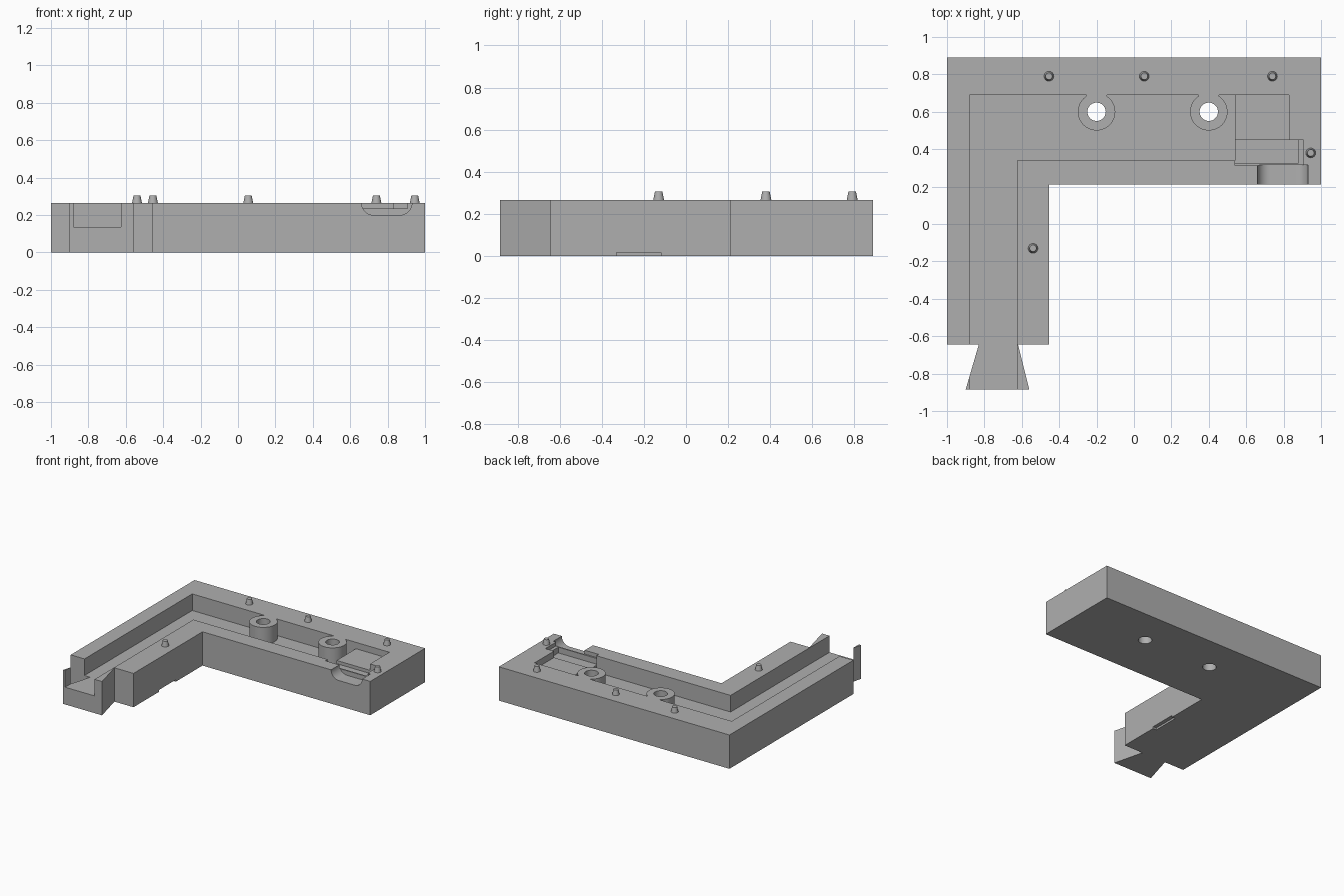
import bpy, bmesh
from math import cos, sin, pi, radians
from mathutils import Matrix

cube = bpy.data.objects.get("Cube")
if cube:
    bpy.data.objects.remove(cube, do_unlink=True)

TOP, FLOOR, ABOVE = 0.265, 0.135, 0.4

grey = bpy.data.materials.new("mid grey")
grey.use_nodes = True
GREY = (0.43, 0.43, 0.43, 1)
grey.diffuse_color = GREY
grey.node_tree.nodes["Principled BSDF"].inputs["Base Color"].default_value = GREY


def finish(name, bm):
    bmesh.ops.recalc_face_normals(bm, faces=bm.faces)
    mesh = bpy.data.meshes.new(name)
    bm.to_mesh(mesh)
    bm.free()
    mesh.materials.append(grey)
    ob = bpy.data.objects.new(name, mesh)
    bpy.context.collection.objects.link(ob)
    return ob


def extrude(name, points, direction):
    """Solid from a closed 3D outline pushed along a direction."""
    bm = bmesh.new()
    face = bm.faces.new([bm.verts.new(p) for p in points])
    new = bmesh.ops.extrude_face_region(bm, geom=[face])["geom"]
    verts = [v for v in new if isinstance(v, bmesh.types.BMVert)]
    bmesh.ops.translate(bm, verts=verts, vec=direction)
    return finish(name, bm)


def prism(name, outline, z0, z1):
    return extrude(name, [(x, y, z0) for x, y in outline], (0, 0, z1 - z0))


def box(name, x0, x1, y0, y1, z0, z1):
    return prism(name, [(x0, y0), (x1, y0), (x1, y1), (x0, y1)], z0, z1)


def cone(name, x, y, z0, z1, r0, r1, segments=48):
    bm = bmesh.new()
    bmesh.ops.create_cone(bm, cap_ends=True, segments=segments, radius1=r0, radius2=r1,
                          depth=z1 - z0, matrix=Matrix.Translation((x, y, (z0 + z1) / 2)))
    return finish(name, bm)


def select(ob):
    bpy.ops.object.select_all(action='DESELECT')
    ob.select_set(True)
    bpy.context.view_layer.objects.active = ob


def combine(target, tool, operation):
    """Apply a boolean and discard the tool."""
    mod = target.modifiers.new("boolean", 'BOOLEAN')
    mod.operation, mod.solver, mod.object = operation, 'EXACT', tool
    select(target)
    bpy.ops.object.modifier_apply(modifier=mod.name)
    bpy.data.objects.remove(tool, do_unlink=True)


# L-shaped body with a dovetail at the end of the long arm
body = prism("corner_body", [
    (-1, 0.89), (-1, -0.645), (-0.83, -0.645), (-0.9, -0.885), (-0.56, -0.885),
    (-0.62, -0.645), (-0.455, -0.645), (-0.455, 0.21), (1, 0.21), (1, 0.89)], 0, TOP)

# Deep channel following the L
channel = prism("channel_cutter", [
    (-0.88, 0.69), (-0.88, -1), (-0.625, -1), (-0.625, 0.34), (0.54, 0.34), (0.54, 0.69)],
    FLOOR, ABOVE)
combine(body, channel, 'DIFFERENCE')

# Stepped pocket at the closed end of the channel
for x0, x1, y0, y1, z in ((0.539, 0.83, 0.44, 0.69, 0.215),
                          (0.54, 0.905, 0.312, 0.45, 0.235),
                          (0.54, 0.88, 0.325, 0.45, 0.19)):
    combine(body, box("pocket_cutter", x0, x1, y0, y1, z, ABOVE), 'DIFFERENCE')

# Rounded outlet from the pocket through the inner side
R, LEFT, RIGHT = 0.066, 0.66, 0.93
arc = [i * pi / 2 / 10 for i in range(11)]
profile = [(LEFT, ABOVE)]
profile += [(LEFT + R - R * cos(a), TOP - R * sin(a)) for a in arc]
profile += [(RIGHT - R + R * sin(a), TOP - R * cos(a)) for a in arc]
profile += [(RIGHT, ABOVE)]
outlet = extrude("outlet_cutter", [(x, 0.1, z) for x, z in profile], (0, 0.215, 0))
combine(body, outlet, 'DIFFERENCE')

# Shallow pry slot under the inner edge of the arm
combine(body, box("slot_cutter", -0.485, -0.4, -0.33, -0.12, -0.1, 0.015), 'DIFFERENCE')

# Screw bosses joined to the channel wall, with through holes
for x in (-0.2, 0.4):
    combine(body, cone("boss", x, 0.6, 0.1, TOP, 0.1, 0.1), 'UNION')
    neck = prism("boss_neck", [(x - 0.055, 0.72), (x - 0.055, 0.67),
                               (x + 0.055, 0.67), (x + 0.055, 0.72)], 0.1, TOP)
    combine(body, neck, 'UNION')
    combine(body, cone("hole_cutter", x, 0.6, -0.1, ABOVE, 0.049, 0.049), 'DIFFERENCE')

parts = [body]

# Tapered locating pegs
for i, (x, y) in enumerate(((-0.455, 0.79), (0.055, 0.79), (0.74, 0.79),
                            (0.945, 0.38), (-0.54, -0.13))):
    parts.append(cone(f"locating_peg_{i + 1}", x, y, TOP - 0.005, 0.305, 0.027, 0.018, 32))

for ob in parts:
    select(ob)
    bpy.ops.object.shade_smooth_by_angle(angle=radians(30))
